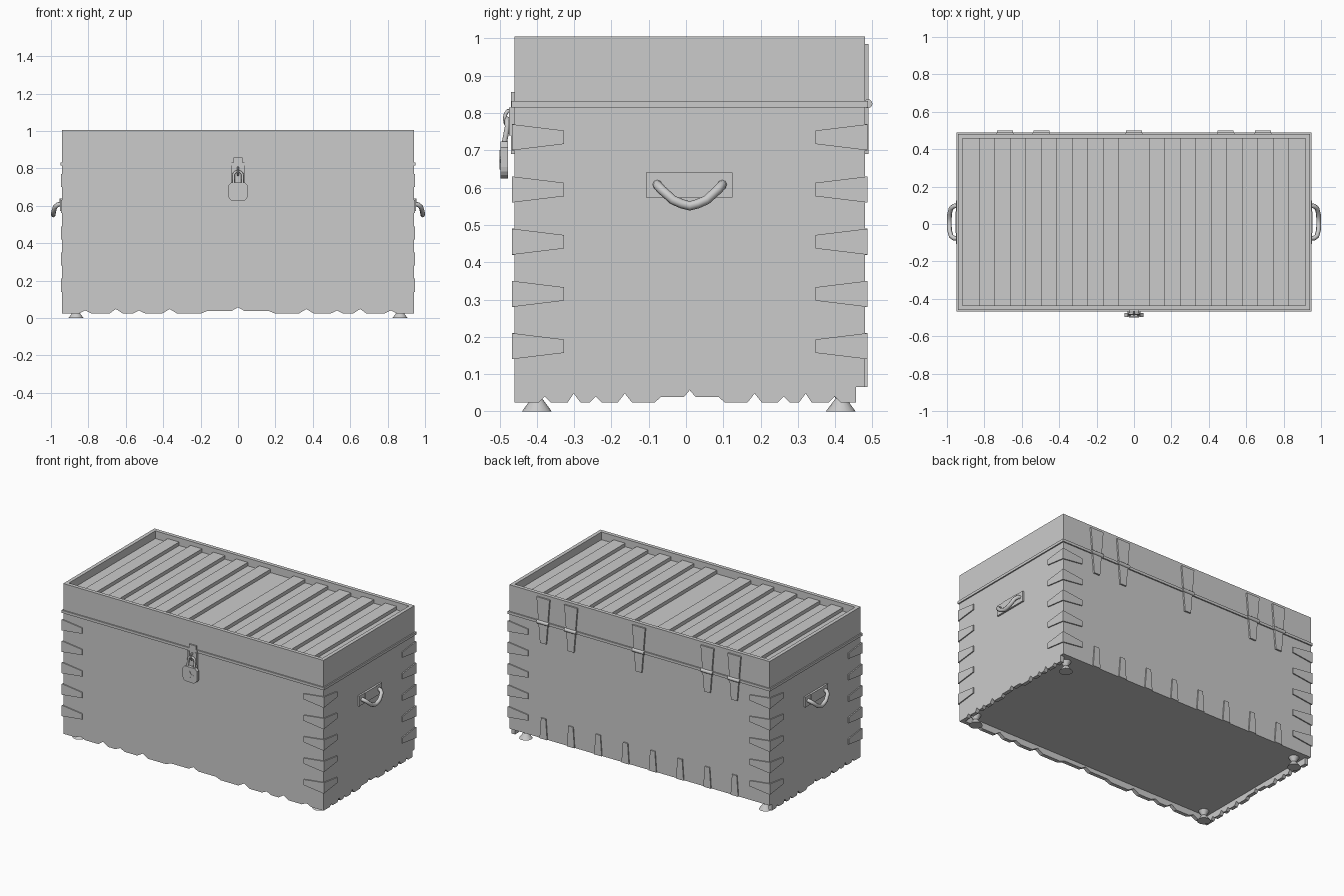
import bpy, bmesh, math
from mathutils import Matrix, Vector

if "Cube" in bpy.data.objects:
    bpy.data.objects.remove(bpy.data.objects["Cube"])

X, Y0, Y1, TOP, T = 0.94, -0.46, 0.48, 1.005, 0.024
YC = 0.01


def prism(bm, pts, axis, a, b):
    """Extrude a 2D outline from a to b along axis; x: (y,z), y: (x,z), z: (x,y)."""
    def p3(p, d):
        return {'x': (d, *p), 'y': (p[0], d, p[1]), 'z': (*p, d)}[axis]
    lo = [bm.verts.new(p3(p, a)) for p in pts]
    hi = [bm.verts.new(p3(p, b)) for p in pts]
    n = len(pts)
    faces = [bm.faces.new(lo), bm.faces.new(hi[::-1])]
    faces += [bm.faces.new((lo[i], hi[i], hi[(i + 1) % n], lo[(i + 1) % n])) for i in range(n)]
    bmesh.ops.recalc_face_normals(bm, faces=faces)


def box(bm, x0, x1, y0, y1, z0, z1):
    prism(bm, [(x0, y0), (x1, y0), (x1, y1), (x0, y1)], 'z', z0, z1)


def finish(name, bm, smooth=False):
    me = bpy.data.meshes.new(name)
    bm.to_mesh(me)
    bm.free()
    ob = bpy.data.objects.new(name, me)
    bpy.context.collection.objects.link(ob)
    if smooth:
        bpy.context.view_layer.objects.active = ob
        ob.select_set(True)
        bpy.ops.object.shade_smooth_by_angle(angle=math.radians(40))
        ob.select_set(False)
    return ob


def tube(name, pts, r, cyclic=False):
    cu = bpy.data.curves.new(name, 'CURVE')
    cu.dimensions = '3D'
    cu.bevel_depth, cu.bevel_resolution, cu.use_fill_caps = r, 2, True
    sp = cu.splines.new('POLY')
    sp.points.add(len(pts) - 1)
    for p, co in zip(sp.points, pts):
        p.co = (*co, 1)
    sp.use_cyclic_u, sp.use_smooth = cyclic, True
    ob = bpy.data.objects.new(name, cu)
    bpy.context.collection.objects.link(ob)
    bpy.context.view_layer.objects.active = ob
    ob.select_set(True)
    bpy.ops.object.convert(target='MESH')
    bpy.context.object.select_set(False)


# Wavy lower edge, given as distance from the panel centre and height
WAVE = [(0, .057), (.016, .038), (.078, .038), (.094, .024), (.155, .024), (.174, .048),
        (.193, .024), (.236, .024), (.252, .04), (.268, .024), (.293, .024), (.311, .048),
        (.327, .024), (.373, .024), (.389, .04), (.405, .024)]


def wavy_panel(centre, lo, hi, k):
    right = [(centre + d * k, z) for d, z in WAVE]
    left = [(centre - d * k, z) for d, z in WAVE[:0:-1]]
    return [(lo, .024)] + left + right + [(hi, .024), (hi, TOP), (lo, TOP)]


# Chest walls
bm = bmesh.new()
prism(bm, wavy_panel(0, -X, X, 2.1), 'y', Y0, Y0 + T)
finish("front_panel", bm)
bm = bmesh.new()
for s in (-1, 1):
    prism(bm, wavy_panel(YC, Y0 + T, Y1 - T, 1), 'x', s * X, s * (X - T))
finish("side_panels", bm)
bm = bmesh.new()
box(bm, -X, X, Y1 - T, Y1, .065, TOP)
finish("back_panel", bm)

# Floor and sunken lid deck
bm = bmesh.new()
box(bm, -X + T, X - T, Y0 + T, Y1 - T, .065, .09)
finish("floor", bm)
bm = bmesh.new()
box(bm, -X + T, X - T, Y0 + T, Y1 - T, .935, .955)
finish("lid_deck", bm)

# Raised lid slats, mirrored about a wide middle gap
bm = bmesh.new()
w = .91 / 11
for i in (1, 3, 5, 7, 9):
    for s in (-1, 1):
        a, b = sorted((s * (.91 - i * w), s * (.91 - (i + 1) * w)))
        box(bm, a, b, Y0 + T, Y1 - T, .955, .978)
finish("lid_slats", bm)

# Thin band around the lid seam
bm = bmesh.new()
e = .008
for y0, y1 in ((Y0 - e, Y0), (Y1, Y1 + e)):
    box(bm, -X - e, X + e, y0, y1, .815, .832)
for s in (-1, 1):
    box(bm, min(s * X, s * (X + e)), max(s * X, s * (X + e)), Y0, Y1, .815, .832)
finish("lid_band", bm)

# Tapered corner straps wrapping each vertical edge
bm = bmesh.new()
t = .007
for i in range(5):
    z = .175 + .14 * i
    for s in (-1, 1):
        for y, f in ((Y0, 1), (Y1, -1)):
            yo = y - f * t
            prism(bm, [(yo, z - .035), (yo + f * .14, z - .018), (yo + f * .14, z + .018),
                       (yo, z + .035)], 'x', s * X, s * (X + t))
            prism(bm, [(s * X, z - .035), (s * .8, z - .018), (s * .8, z + .018),
                       (s * X, z + .035)], 'y', y, yo)
finish("corner_straps", bm)

# Short straps along the lower back edge
bm = bmesh.new()
for i in range(8):
    x = -.69 + i * 1.38 / 7
    prism(bm, [(x - .027, .065), (x + .027, .065), (x + .017, .2), (x - .017, .2)], 'y', Y1, Y1 + t)
finish("back_lower_straps", bm)

# Tapered hinges with barrels
bm = bmesh.new()
for x in (-.69, -.495, 0, .49, .69):
    prism(bm, [(x - .022, .69), (x + .022, .69), (x + .047, .985), (x - .047, .985)],
          'y', Y1, Y1 + .01)
    m = Matrix.Translation((x, .488, .825)) @ Matrix.Rotation(math.pi / 2, 4, 'Y')
    bmesh.ops.create_cone(bm, cap_ends=True, segments=12, radius1=.012, radius2=.012,
                          depth=.085, matrix=m)
finish("hinges", bm, True)

# Turned feet
bm = bmesh.new()
for x in (-.866, .866):
    for y in (-.4, .415):
        for r1, r2, z0, z1 in ((.04, .014, 0, .035), (.014, .032, .035, .066)):
            bmesh.ops.create_cone(bm, cap_ends=True, segments=16, radius1=r1, radius2=r2,
                                  depth=z1 - z0, matrix=Matrix.Translation((x, y, (z0 + z1) / 2)))
finish("feet", bm, True)

# Side handles with mounting plates
bm = bmesh.new()
for s in (-1, 1):
    prism(bm, [(-.107, .573), (.125, .573), (.125, .64), (-.107, .64)], 'x', s * X, s * (X + .011))
    prism(bm, [(-.048, .6), (.068, .6), (.068, .64), (-.048, .64)], 'x', s * X, s * (X + .014))
finish("handle_plates", bm)
half = [(.088, .94, .61), (.086, .963, .606), (.075, .978, .594), (.045, .986, .567), (.022, .987, .557)]
path = [(-d, x, z) for d, x, z in half] + [(0, .987, .551)] + half[::-1]
for s, side in ((-1, "left"), (1, "right")):
    tube(side + "_handle", [(s * x, YC + d, z) for d, x, z in path], .0125)

# Hasp on the front
bm = bmesh.new()
prism(bm, [(-.034, .69), (.034, .69), (.034, .832), (.025, .832), (.025, .857),
           (-.025, .857), (-.025, .832), (-.034, .832)], 'y', Y0, Y0 - .009)
for s in (-1, 1):
    box(bm, min(s * .022, s * .034), max(s * .022, s * .034), -.475, -.469, .74, .815)
finish("hasp_plate", bm)
tube("hasp_staple", [(0, -.474 - .012 * math.cos(a), .785 + .022 * math.sin(a))
                     for a in [k * math.pi / 5 for k in range(10)]], .005, True)

# Padlock body, keyhole plate and shackle
bm = bmesh.new()
arc = [(.03 * math.cos(a), .655 + .03 * math.sin(a)) for a in [k * math.pi / 8 for k in range(-4, 1)]]
right = [(x + .022, z) for x, z in arc] + [(.052, .708), (.036, .724)]
prism(bm, right + [(-x, z) for x, z in right[::-1]], 'y', -.498, -.477)
finish("padlock_body", bm)
bm = bmesh.new()
star = [((.026 if k % 2 == 0 else .011) * math.cos(k * math.pi / 4),
         .675 + (.026 if k % 2 == 0 else .011) * math.sin(k * math.pi / 4)) for k in range(8)]
prism(bm, star, 'y', -.5, -.497)
finish("padlock_keyhole", bm)
sh = [(.024 * math.cos(a), -.479, .762 + .022 * math.sin(a))
      for a in [k * math.pi / 8 for k in range(9)]]
tube("padlock_shackle", [(.024, -.488, .715)] + sh + [(-.024, -.488, .715)], .007)
